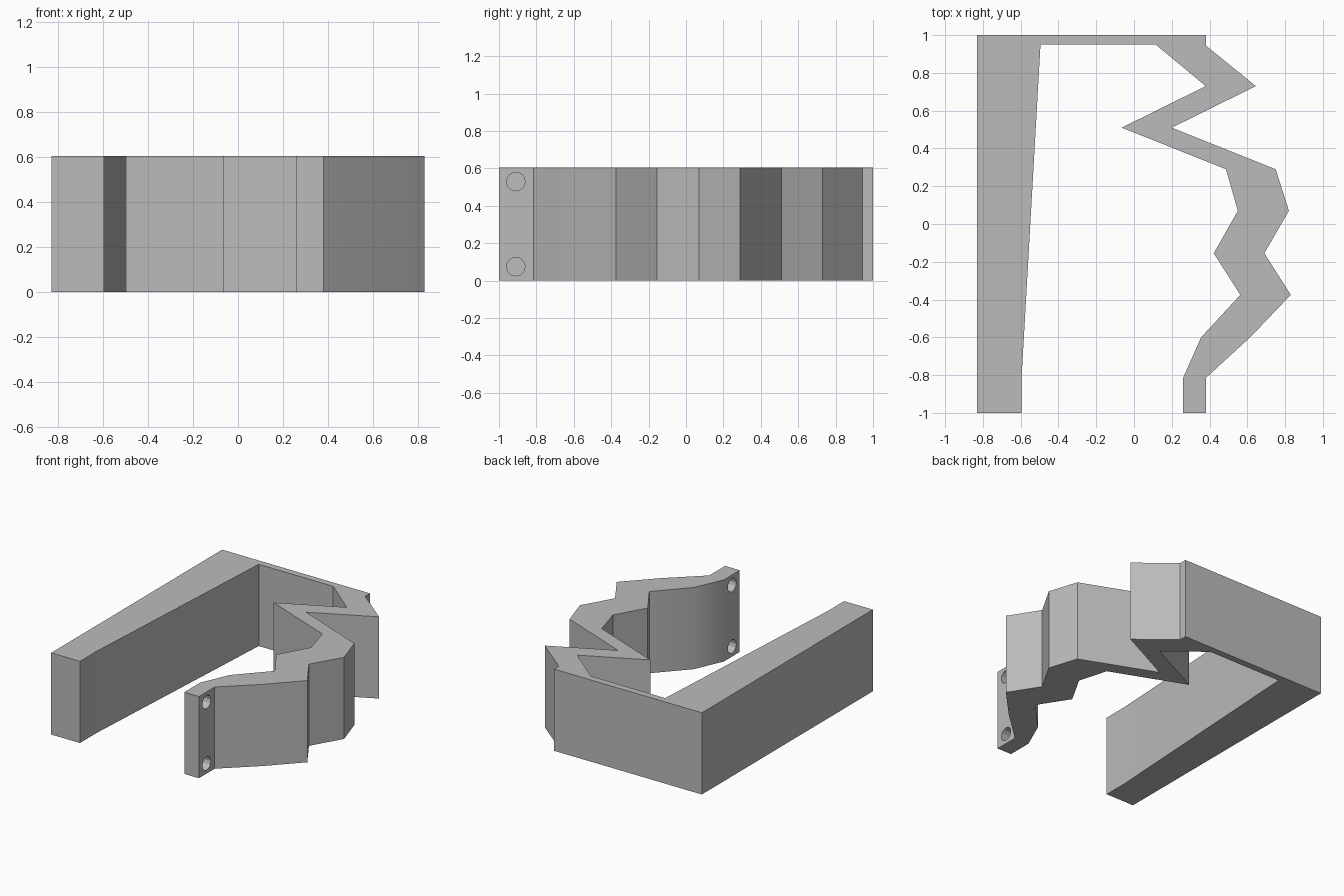
import bpy, bmesh, math

cube = bpy.data.objects.get("Cube")
if cube:
    bpy.data.objects.remove(cube, do_unlink=True)

HEIGHT = 0.605
GREY = (0.5, 0.5, 0.5, 1)

plastic = bpy.data.materials.new("plain grey")
plastic.use_nodes = True
plastic.diffuse_color = GREY
plastic.node_tree.nodes["Principled BSDF"].inputs["Base Color"].default_value = GREY

# Outline seen from above: straight arm, back bar, then the zigzag arm
straight_arm = [(-0.495, 0.95), (-0.595, -0.81), (-0.595, -1), (-0.83, -1), (-0.83, 1)]
zigzag_outer = [(0.38, 1), (0.38, 0.945), (0.645, 0.73), (0.2, 0.51), (0.75, 0.29),
                (0.82, 0.07), (0.69, -0.155), (0.83, -0.375), (0.62, -0.595),
                (0.38, -0.815), (0.38, -1)]
zigzag_inner = [(0.26, -1), (0.26, -0.815), (0.355, -0.6), (0.563, -0.375),
                (0.422, -0.155), (0.55, 0.07), (0.487, 0.29), (-0.065, 0.51),
                (0.38, 0.73), (0.115, 0.95)]
outline = straight_arm + zigzag_outer + zigzag_inner

# Extruded bracket body
bm = bmesh.new()
base = bm.faces.new([bm.verts.new((x, y, 0)) for x, y in outline])
top = bmesh.ops.extrude_face_region(bm, geom=[base])["geom"]
bmesh.ops.translate(bm, vec=(0, 0, HEIGHT),
                    verts=[v for v in top if isinstance(v, bmesh.types.BMVert)])
bmesh.ops.recalc_face_normals(bm, faces=bm.faces)
mesh = bpy.data.meshes.new("bracket")
bm.to_mesh(mesh)
bm.free()
mesh.materials.append(plastic)
bracket = bpy.data.objects.new("bracket", mesh)
bpy.context.collection.objects.link(bracket)
bpy.context.view_layer.objects.active = bracket

# Two screw holes through the tip of the zigzag arm
for z in (0.075, HEIGHT - 0.075):
    bpy.ops.mesh.primitive_cylinder_add(vertices=12, radius=0.05, depth=0.3,
                                        location=(0.32, -0.91, z),
                                        rotation=(0, math.pi / 2, 0))
    cutter = bpy.context.object
    cutter.name = "screw_hole_cutter"
    cutter.data.materials.append(plastic)
    cut = bracket.modifiers.new("screw_hole", "BOOLEAN")
    cut.operation = "DIFFERENCE"
    cut.solver = "EXACT"
    cut.object = cutter
    bpy.ops.object.select_all(action="DESELECT")
    bracket.select_set(True)
    bpy.context.view_layer.objects.active = bracket
    bpy.ops.object.modifier_apply(modifier=cut.name)
    bpy.data.objects.remove(cutter, do_unlink=True)

# Soften only the gentle bends
bpy.ops.object.shade_smooth_by_angle(angle=math.radians(29))
